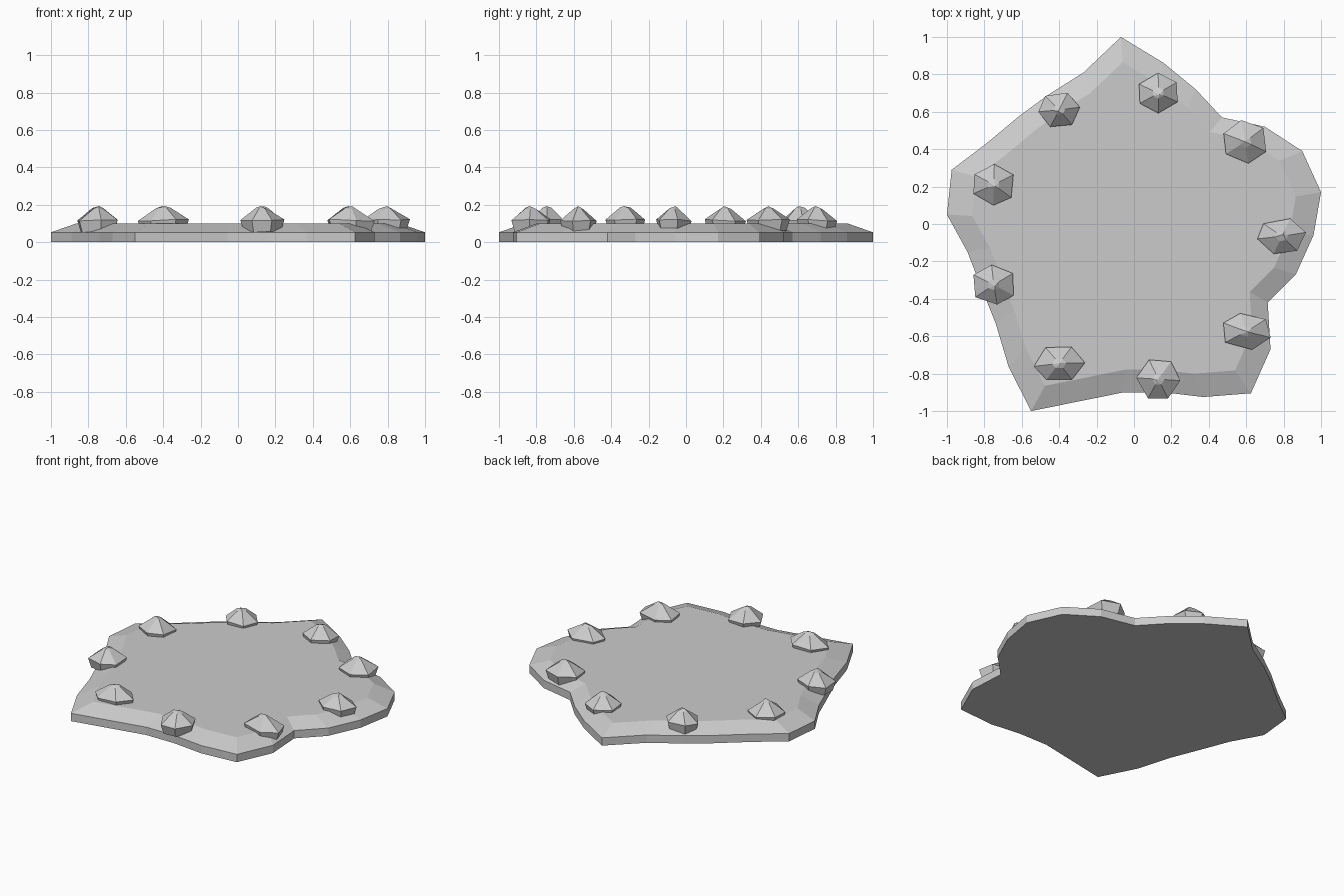
import bpy, bmesh, math, random

if "Cube" in bpy.data.objects:
    bpy.data.objects.remove(bpy.data.objects["Cube"])

random.seed(4)
stone = bpy.data.materials.new("grey_stone")
stone.diffuse_color = (0.6, 0.6, 0.6, 1)
stone.use_nodes = True
stone.node_tree.nodes["Principled BSDF"].inputs["Base Color"].default_value = stone.diffuse_color


def stacked_rings(name, rings, peak=None):
    """Solid made of rings of points, bottom to top, with an optional peak."""
    bm = bmesh.new()
    loops = [[bm.verts.new(p) for p in ring] for ring in rings]
    n = len(loops[0])
    for low, high in zip(loops, loops[1:]):
        for i in range(n):
            j = (i + 1) % n
            bm.faces.new((low[i], low[j], high[j], high[i]))
    bm.faces.new(loops[0])
    if peak:
        tip = bm.verts.new(peak)
        for i in range(n):
            bm.faces.new((loops[-1][i], loops[-1][(i + 1) % n], tip))
    else:
        bm.faces.new(loops[-1])
    bmesh.ops.recalc_face_normals(bm, faces=bm.faces)
    mesh = bpy.data.meshes.new(name)
    bm.to_mesh(mesh)
    bm.free()
    mesh.materials.append(stone)
    obj = bpy.data.objects.new(name, mesh)
    bpy.context.collection.objects.link(obj)
    return obj


# ground slab: irregular outline, upright edge, bevelled rim, flat top
outline = [(-.07, 1), (.16, .86), (.33, .72), (.47, .57), (.70, .52), (.90, .39),
           (1, .17), (.96, -.06), (.865, -.27), (.715, -.42), (.73, -.67),
           (.625, -.905), (.37, -.925), (.16, -.90), (-.055, -.90), (-.55, -1),
           (-.67, -.765), (-.74, -.53), (-.84, -.28), (-.89, -.15), (-1, .05),
           (-.975, .29), (-.79, .43), (-.61, .58), (-.46, .69), (-.27, .81)]
slab_profile = [(1, 0), (1, .053), (.865, .1)]  # outline scale, height
stacked_rings("ground_slab", [[(x * s, y * s, z) for x, y in outline]
                              for s, z in slab_profile])

# rocks around the rim: x, y, x radius, y radius, turn in degrees
rocks = [(.13, .70, .115, .108, 35), (.595, .44, .125, .117, 38),
         (.79, -.065, .132, .100, 12), (.60, -.575, .138, .100, 38),
         (.13, -.83, .118, .115, 0), (-.40, -.745, .138, .100, 5),
         (-.75, -.325, .125, .107, 33), (-.75, .21, .120, .110, 25),
         (-.40, .61, .112, .100, 8)]
rock_profile = [(.84, .057), (1, .118), (.28, .18)]  # radius scale, height
for k, (cx, cy, rx, ry, turn) in enumerate(rocks):
    angles = [math.radians(turn + 60 * i + random.uniform(-6, 6)) for i in range(6)]
    rings = [[(cx + rx * s * math.cos(a), cy + ry * s * math.sin(a),
               z + random.uniform(-.006, .006)) for a in angles]
             for s, z in rock_profile]
    tip = (cx + random.uniform(-.01, .01), cy + random.uniform(-.01, .01), .193)
    stacked_rings(f"rim_rock_{k + 1}", rings, tip)
